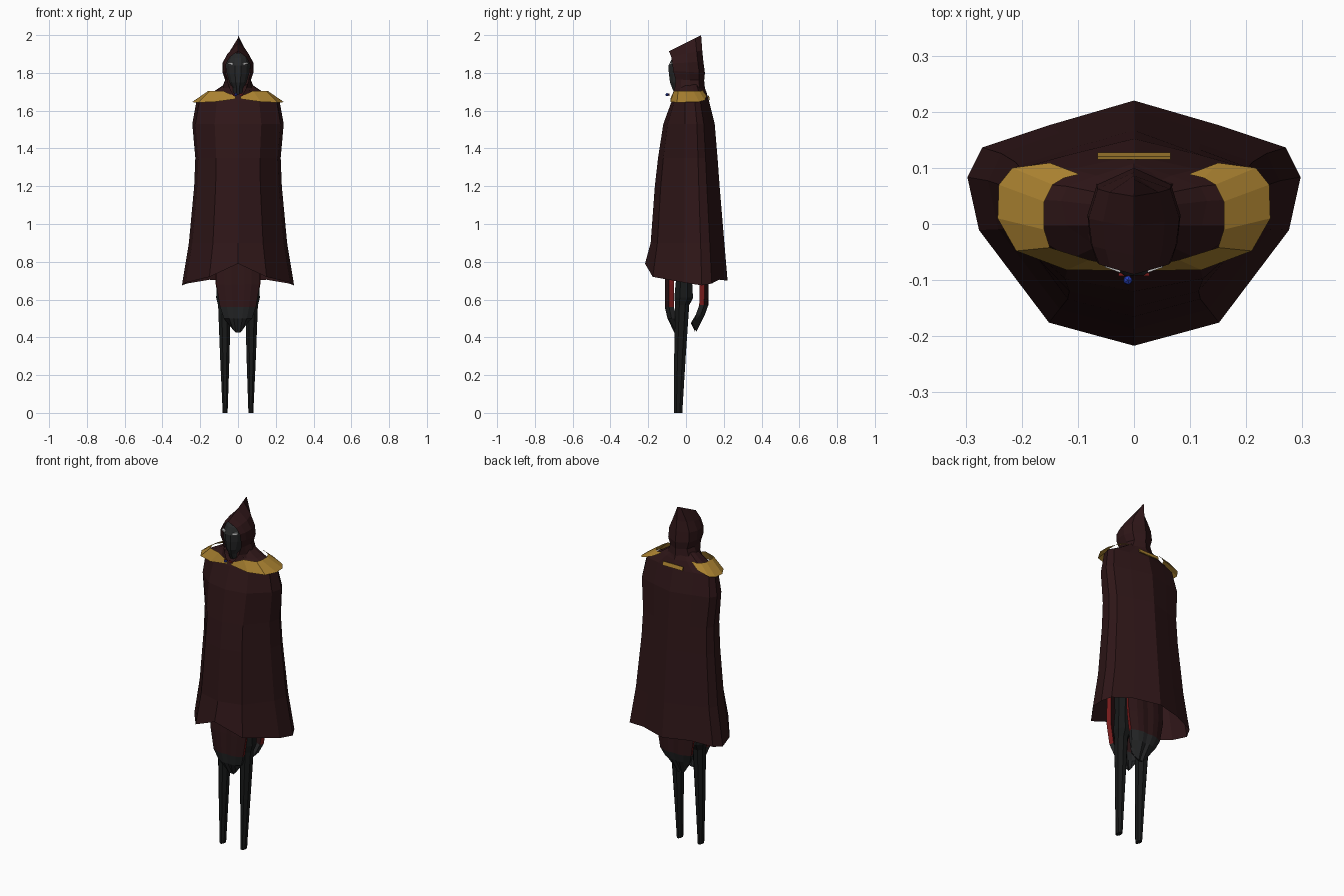
import bpy, bmesh, math

if "Cube" in bpy.data.objects:
    bpy.data.objects.remove(bpy.data.objects["Cube"])


def mat(name, r, g, b):
    m = bpy.data.materials.new(name)
    m.diffuse_color = (r, g, b, 1)
    m.use_nodes = True
    m.node_tree.nodes["Principled BSDF"].inputs["Base Color"].default_value = m.diffuse_color
    return m


MAROON = mat("maroon", .028, .008, .009)
GOLD = mat("gold", .40, .22, .03)
DARK = mat("dark_grey", .02, .021, .022)
BLACK = mat("black", .009, .010, .010)
RED = mat("red", .20, .012, .012)
WHITE = mat("white", .8, .8, .8)
BLUE = mat("blue", .02, .05, .5)


def loft(name, rings, mats, closed=True, caps=False, pick=None):
    """Skin a list of equal-length point rings; pick(i, j) chooses the material."""
    bm = bmesh.new()
    vs = [[bm.verts.new(p) for p in r] for r in rings]
    n = len(rings[0])
    for i in range(len(vs) - 1):
        for j in range(n if closed else n - 1):
            k = (j + 1) % n
            f = bm.faces.new((vs[i][j], vs[i][k], vs[i + 1][k], vs[i + 1][j]))
            f.material_index = pick(i, j) if pick else 0
    if caps:
        for r in (vs[0], vs[-1]):
            bm.faces.new(r).material_index = len(mats) - 1
    bmesh.ops.remove_doubles(bm, verts=bm.verts, dist=1e-4)
    bmesh.ops.recalc_face_normals(bm, faces=bm.faces)
    me = bpy.data.meshes.new(name)
    bm.to_mesh(me)
    bm.free()
    ob = bpy.data.objects.new(name, me)
    bpy.context.collection.objects.link(ob)
    for m in mats:
        me.materials.append(m)
    return ob


def mirror_x(ob):
    ob.modifiers.new("mirror", 'MIRROR').use_clip = False


def box(name, loc, size, m, rot=(0, 0, 0)):
    bpy.ops.mesh.primitive_cube_add(size=1, location=loc, rotation=rot)
    ob = bpy.context.object
    ob.name, ob.scale = name, size
    ob.data.materials.append(m)
    return ob


def oval(cx, cy, z, rx, ry, n=8):
    return [(cx + rx * math.cos((k + .5) * math.tau / n),
             cy + ry * math.sin((k + .5) * math.tau / n), z) for k in range(n)]


# Cloak: one angular section, scaled per level, with a pointed hem
half = [(0, 1, .70), (.51, .8, .705), (.91, .62, .685), (1, .38, .675),
        (.93, -.05, .69), (.51, -.81, .72), (0, -1, .79)]
section = half + [(-u, v, z) for u, v, z in half[-2:0:-1]]
levels = [(None, .297, .217, .22), (.90, .26, .187, .203), (1.2, .232, .165, .178),
          (1.35, .226, .148, .167), (1.53, .242, .12, .152), (1.65, .22, .076, .122),
          (1.70, .13, .05, .108), (1.74, .07, .045, .09)]
loft("cloak", [[(u * hw, v * (yb if v > 0 else yf), z or hz) for u, v, hz in section]
               for z, hw, yf, yb in levels], [MAROON])

# Hood: U-shaped levels open at the face, closing to a sloped ridge
# (front z, back z, opening half width, opening y, half width, back y)
hood = []
for zf, zb, fx, yf, hw, yb in [
        (1.67, 1.69, .015, -.078, .12, .11), (1.72, 1.72, .045, -.06, .085, .10),
        (1.765, 1.76, .058, -.055, .068, .096), (1.81, 1.80, .066, -.068, .083, .10),
        (1.85, 1.86, .062, -.072, .081, .092), (1.885, 1.92, .042, -.078, .055, .086),
        (1.915, 2.0, 0, -.09, 0, .08)]:
    side = [(fx, 0), ((fx + 2 * hw) / 3, .2), (hw, .5), (hw * .8, .82), (0, 1)]
    pts = [(x, yf + (yb - yf) * t, zf + (zb - zf) * t) for x, t in side]
    hood.append(pts + [(-x, y, z) for x, y, z in pts[-2::-1]])
loft("hood", hood, [MAROON], closed=False)

# Masked face and neck
loft("face", [oval(0, y, z, rx, ry, 12) for z, y, rx, ry in [
    (1.66, 0, .04, .045), (1.72, -.03, .027, .045), (1.75, -.025, .047, .062),
    (1.80, -.012, .062, .082), (1.84, -.01, .066, .085), (1.88, -.005, .058, .07),
    (1.905, 0, .03, .045)]], [DARK], caps=True)

# Eyes
for s in (-1, 1):
    box("eye", (s * .037, -.077, 1.85), (.028, .01, .009), WHITE, (0, -s * .15, s * .35))

# Gold shoulder collar: a strip between outer and inner edge, mirrored
outer = [(.012, -.083, 1.662), (.12, -.082, 1.647), (.21, -.048, 1.643), (.243, .01, 1.645),
         (.241, .07, 1.647), (.217, .10, 1.655), (.15, .109, 1.678), (.10, .09, 1.705)]
inner = [(.012, -.078, 1.675), (.08, -.064, 1.705), (.15, -.042, 1.703), (.16, -.01, 1.703),
         (.16, .04, 1.703), (.145, .07, 1.704), (.125, .082, 1.705), (.10, .088, 1.71)]
collar = loft("shoulder_collar", [outer, inner], [GOLD], closed=False)
mirror_x(collar)
box("back_collar_strip", (0, .121, 1.668), (.13, .006, .022), GOLD, (.3, 0, 0))

# Clasp with red wings and blue gem
bpy.ops.mesh.primitive_ico_sphere_add(subdivisions=1, radius=.009, location=(-.011, -.10, 1.685))
bpy.context.object.name = "clasp_gem"
bpy.context.object.data.materials.append(BLUE)
for s in (-1, 1):
    box("clasp_wing", (s * .016, -.09, 1.685), (.022, .006, .008), RED, (0, s * .3, 0))

# Torso hidden under the cloak
loft("torso", [oval(0, y, z, rx, ry) for z, y, rx, ry in [
    (.88, 0, .13, .08), (1.1, 0, .11, .07), (1.4, .01, .15, .085), (1.6, .02, .15, .07)]],
    [MAROON], caps=True)

# Tapered legs with rounded knees
leg = loft("leg", [oval(x, y, z, rx, ry) for z, x, y, rx, ry in [
    (0, .068, -.042, .014, .024), (.3, .07, -.032, .027, .033), (.57, .072, -.02, .036, .04),
    (.61, .073, -.012, .046, .054), (.65, .073, -.012, .044, .05), (.72, .073, -.01, .04, .045),
    (1.0, .075, 0, .052, .06)]], [BLACK], caps=True)
mirror_x(leg)

# Front and back coat tails: maroon above, dark tips below, red side edges
cols = [-1, -.62, -.3, 0, .3, .62, 1]
bow = [.022, .005, 0, .004, 0, .005, .022]


def tail(name, s, rows):
    rings = []
    for i, (z, hw, y) in enumerate(rows):
        tip = i == len(rows) - 1
        zs = [z + (.045 if abs(c) == 1 else .012 * (k % 2)) * tip for k, c in enumerate(cols)]
        front = [(c * hw, s * (y - b), h) for c, b, h in zip(cols, bow, zs)]
        back = [(c * hw * .93, s * (y - b - (.008 if tip else .026)), h)
                for c, b, h in zip(cols, bow, zs)]
        rings.append(front + back[::-1])
    n = len(cols)
    loft(name, rings, [MAROON, RED, DARK], caps=True,
         pick=lambda i, j: 2 if i >= 2 else (1 if j in (n - 1, 2 * n - 1) else 0))


tail("front_tail", -1, [(1.0, .12, .10), (.68, .115, .112), (.56, .095, .112),
                        (.50, .075, .098), (.425, .038, .062)])
tail("back_tail", 1, [(1.0, .12, .105), (.68, .118, .12), (.57, .10, .118),
                      (.52, .08, .10), (.43, .042, .055)])
